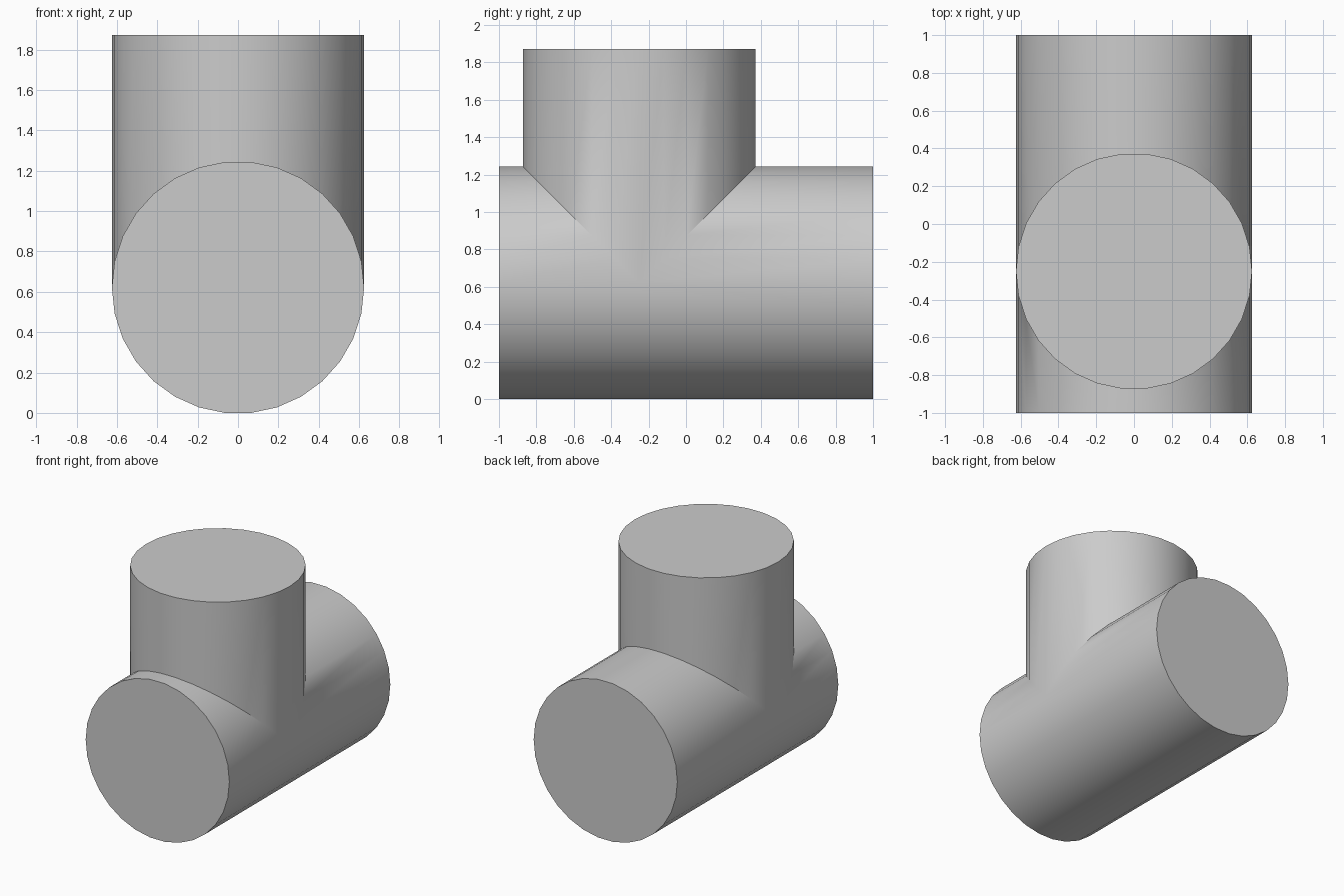
import bpy
import bmesh
import math

cube = bpy.data.objects.get("Cube")
if cube:
    bpy.data.objects.remove(cube, do_unlink=True)

SIDES = 30
RADIUS = 0.625
AXIS_Z = RADIUS * math.cos(math.pi / SIDES)   # run rests on a flat side
BRANCH_Y = -0.25
TOP_Z = AXIS_Z + 1.25

# Plain grey material
grey = bpy.data.materials.new("plain_grey")
grey.use_nodes = True
colour = (0.6, 0.6, 0.6, 1.0)
grey.diffuse_color = colour
grey.node_tree.nodes["Principled BSDF"].inputs["Base Color"].default_value = colour

bm = bmesh.new()
ring = []
for i in range(SIDES):
    a = 2 * math.pi * i / SIDES
    ring.append((RADIUS * math.cos(a), RADIUS * math.sin(a)))
half = SIDES // 2

# End rings of the horizontal run and top ring of the branch
front = [bm.verts.new((x, -1, AXIS_Z + s)) for x, s in ring]
back = [bm.verts.new((x, 1, AXIS_Z + s)) for x, s in ring]
top = [bm.verts.new((x, BRANCH_Y + s, TOP_Z)) for x, s in ring]
# Mitred seam where the two equal cylinders meet
seam = [bm.verts.new((x, BRANCH_Y + s, AXIS_Z + abs(s))) for x, s in ring]

# Branch wall and flat end caps
for i in range(SIDES):
    j = (i + 1) % SIDES
    bm.faces.new((seam[i], seam[j], top[j], top[i]))
for cap in (front, back, top):
    bm.faces.new(cap)

# Run wall: upper strips stop at the seam, lower strips go straight through
for i in range(SIDES):
    j = (i + 1) % SIDES
    if i < half:
        m, n = (SIDES - i) % SIDES, SIDES - j
        bm.faces.new((front[i], front[j], seam[n], seam[m]))
        bm.faces.new((seam[i], seam[j], back[j], back[i]))
    else:
        loop = [front[i], front[j], back[j], back[i]]
        if j == 0:
            loop.insert(2, seam[0])
        if i == half:
            loop.append(seam[half])
        bm.faces.new(loop)

bmesh.ops.recalc_face_normals(bm, faces=bm.faces)
mesh = bpy.data.meshes.new("pipe_tee")
bm.to_mesh(mesh)
bm.free()
mesh.materials.append(grey)

tee = bpy.data.objects.new("pipe_tee", mesh)
bpy.context.collection.objects.link(tee)
bpy.ops.object.select_all(action="DESELECT")
tee.select_set(True)
bpy.context.view_layer.objects.active = tee
bpy.ops.object.shade_smooth_by_angle(angle=math.radians(30))
